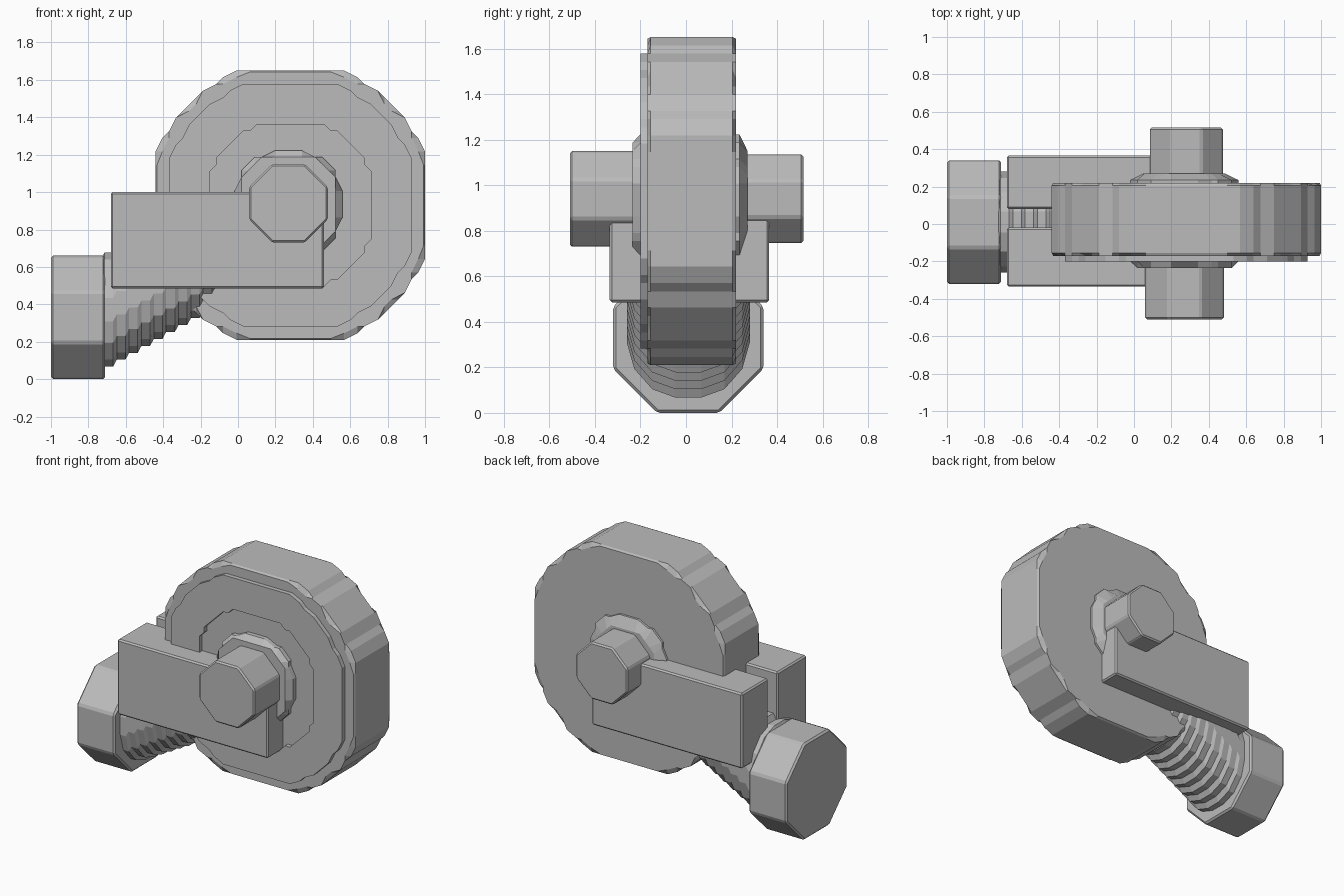
import bpy, bmesh
from math import cos, sin, pi

cube = bpy.data.objects.get("Cube")
if cube:
    bpy.data.objects.remove(cube)

grey = bpy.data.materials.new("plain grey")
grey.use_nodes = True
COLOUR = (0.5, 0.5, 0.5, 1)
grey.diffuse_color = COLOUR
grey.node_tree.nodes["Principled BSDF"].inputs["Base Color"].default_value = COLOUR


def finish(name, bm, bevel=0):
    """Turn a bmesh into a grey, flat-shaded object."""
    bmesh.ops.remove_doubles(bm, verts=bm.verts, dist=0.0005)
    bmesh.ops.recalc_face_normals(bm, faces=bm.faces)
    mesh = bpy.data.meshes.new(name)
    bm.to_mesh(mesh)
    bm.free()
    mesh.materials.append(grey)
    obj = bpy.data.objects.new(name, mesh)
    bpy.context.collection.objects.link(obj)
    if bevel:
        mod = obj.modifiers.new("Edge bevel", 'BEVEL')
        mod.width, mod.segments = bevel, 1
    return obj


def outline(r, clip, n=8, step=0):
    """Round outline with flattened sides, optionally snapped into little steps."""
    points = []
    for i in range(n):
        a = 2 * pi * (i + 0.5) / n
        p = [max(-clip, min(clip, r * f(a))) for f in (cos, sin)]
        if step:
            p = [max(-clip, min(clip, round(c / step) * step)) for c in p]
        points.append(p)
    return points


def loft(name, loops, bevel=0):
    """Bridge equal-length loops and cap both ends."""
    bm = bmesh.new()
    rings = [[bm.verts.new(p) for p in loop] for loop in loops]
    n = len(rings[0])
    for a, b in zip(rings, rings[1:]):
        for i in range(n):
            j = (i + 1) % n
            bm.faces.new((a[i], a[j], b[j], b[i]))
    bm.faces.new(rings[0])
    bm.faces.new(rings[-1])
    return finish(name, bm, bevel)


def box(name, lo, hi):
    bm = bmesh.new()
    bmesh.ops.create_cube(bm, size=1)
    for v in bm.verts:
        v.co = [(a + b) / 2 + c * (b - a) for a, b, c in zip(lo, hi, v.co)]
    return finish(name, bm, 0.01)


def across(x, z, y, points):
    """Place an outline in the plane facing the front."""
    return [(x + a, y, z + b) for a, b in points]


def disc(name, x, z, sections, n=72, step=0.036):
    return loft(name, [across(x, z, y, outline(r, r * 0.95, n, step))
                       for y, r in sections])


# Wheel with a raised front band and a recessed middle
disc("wheel", 0.28, 0.93, [
    (-0.17, 0.46), (-0.20, 0.46), (-0.20, 0.685), (-0.17, 0.69),
    (-0.17, 0.75), (-0.155, 0.765), (0.205, 0.765), (0.22, 0.75)])

# Hub bulging out on both sides of the wheel
disc("hub", 0.27, 0.935, [
    (-0.235, 0.27), (-0.20, 0.305), (0.235, 0.305), (0.27, 0.24)], 32)

# Octagonal axle ends
for name, x, half, y0, y1 in (("front_axle", 0.27, 0.21, -0.51, -0.1),
                              ("back_axle", 0.28, 0.195, 0.1, 0.515)):
    pts = outline(half / cos(pi / 8), half)
    loft(name, [across(x, 0.94, y, pts) for y in (y0, y1)], 0.01)

# Side arms
box("front_arm", (-0.68, -0.335, 0.485), (0.46, -0.02, 1.0))
box("back_arm", (-0.68, 0.08, 0.485), (0.46, 0.365, 1.0))

# End knob, an octagonal drum lying along x
knob = outline(0.33 / cos(pi / 8), 0.33)
loft("end_knob", [[(x, 0.01 + a, 0.33 + b) for a, b in knob]
                  for x in (-1.0, -0.71)], 0.012)

# Stepped shaft climbing from the knob to the hub
section = outline(0.285, 0.27, 16)
loops = []
RUN, RISE, COUNT = 0.066, 0.037, 16
for i in range(COUNT):
    x, z = -0.78 + i * RUN, 0.335 + i * RISE
    for px in (x, x + RUN - 0.02):
        loops.append([(px, 0.01 + a, z + b * 1.13) for a, b in section])
loft("shaft", loops)
